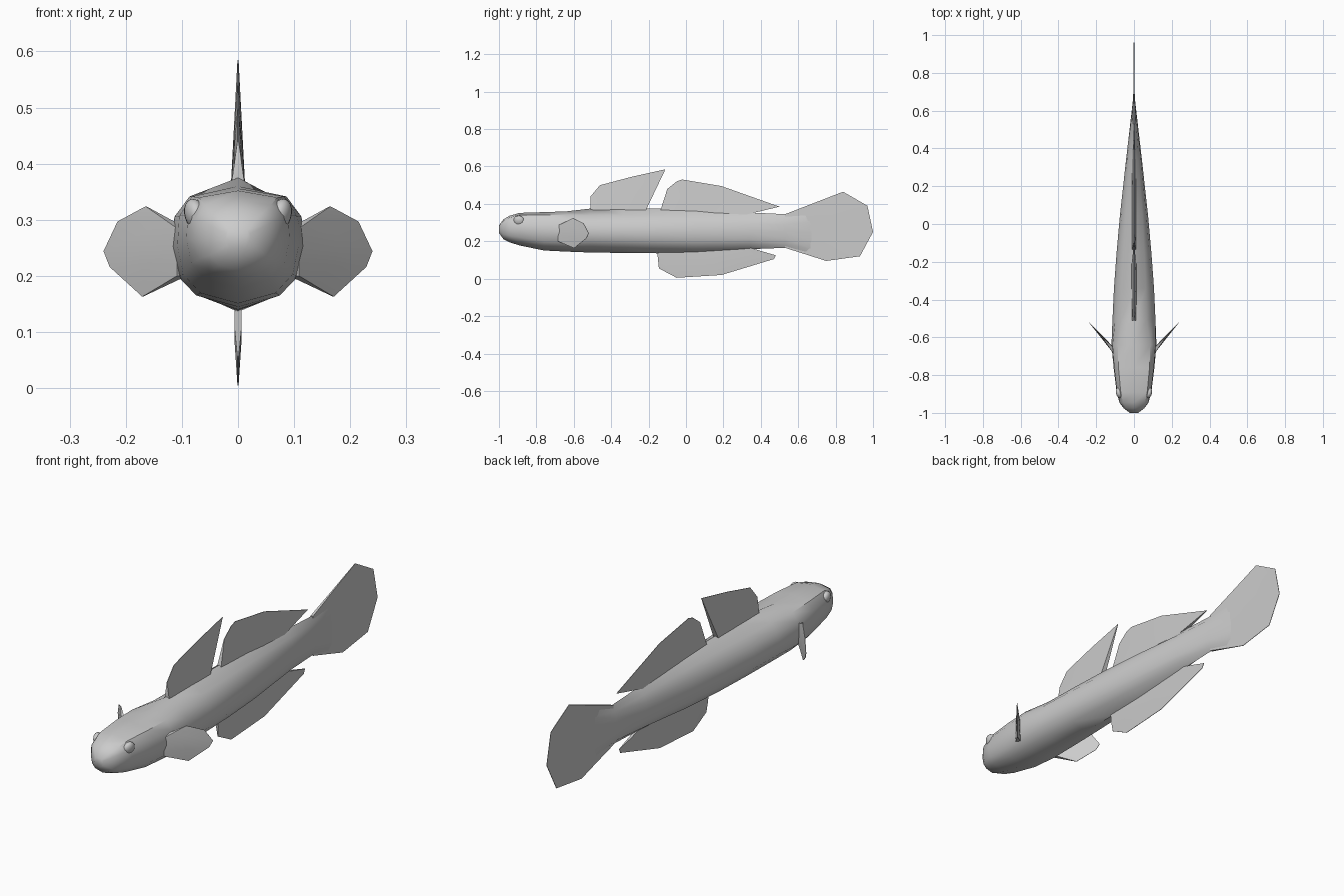
import bpy, bmesh, math

if "Cube" in bpy.data.objects:
    bpy.data.objects.remove(bpy.data.objects["Cube"])


def finish(name, bm, angle=40):
    bmesh.ops.recalc_face_normals(bm, faces=bm.faces)
    mesh = bpy.data.meshes.new(name)
    bm.to_mesh(mesh)
    bm.free()
    ob = bpy.data.objects.new(name, mesh)
    bpy.context.collection.objects.link(ob)
    bpy.ops.object.select_all(action='DESELECT')
    ob.select_set(True)
    bpy.context.view_layer.objects.active = ob
    bpy.ops.object.shade_smooth_by_angle(angle=math.radians(angle))
    return ob


def loft(name, rings):
    bm = bmesh.new()
    loops = [[bm.verts.new(p) for p in r] for r in rings]
    n = len(loops[0])
    for a, b in zip(loops, loops[1:]):
        for i in range(n):
            j = (i + 1) % n
            bm.faces.new((a[i], a[j], b[j], b[i]))
    bm.faces.new(loops[0])
    bm.faces.new(loops[-1])
    return finish(name, bm)


def fin(name, base, tip, thick, place):
    """Tapered blade: closed loops across its thickness, lofted column by column."""
    rows = len(thick)
    rings = []
    for b, t in zip(base, tip):
        pts = []
        for i, h in enumerate(thick):
            k = i / (rows - 1)
            pts.append((b[0] + (t[0] - b[0]) * k, b[1] + (t[1] - b[1]) * k, h))
        rings.append([place(u, v, h) for u, v, h in pts] +
                     [place(u, v, -h) for u, v, h in reversed(pts)])
    return loft(name, rings)


# Body: half sections blend from a flat-topped head to a crested trunk
HEAD = [(0, 1), (.76, .93), (.97, .76), (1, .5), (.9, .25), (.62, .09), (0, 0)]
TRUNK = [(0, 1), (.59, .85), (.88, .69), (1, .48), (.92, .27), (.65, .11), (0, 0)]
STATIONS = [  # y, top, bottom, half width, crest blend
    (-1.0, .285, .245, .022, 0), (-.975, .318, .21, .055, 0),
    (-.945, .336, .195, .077, 0), (-.89, .352, .178, .092, 0),
    (-.76, .356, .151, .108, 0), (-.64, .36, .145, .119, .2),
    (-.51, .375, .14, .114, 1), (-.34, .376, .138, .106, 1),
    (-.15, .376, .136, .092, 1), (.05, .37, .14, .074, 1),
    (.34, .354, .158, .042, 1), (.53, .345, .165, .02, 1),
    (.68, .385, .13, .003, 1)]
rings = []
for y, top, bot, w, f in STATIONS:
    half = [(w * (a[0] + (b[0] - a[0]) * f),
             bot + (top - bot) * (a[1] + (b[1] - a[1]) * f))
            for a, b in zip(HEAD, TRUNK)]
    rings.append([(x, y, z) for x, z in half] +
                 [(-x, y, z) for x, z in reversed(half[1:-1])])
loft("body", rings)


def upright(u, v, h):
    return (h, u, v)


# Fins along the midline
fin("front_dorsal_fin",
    [(-.51, .355), (-.43, .355), (-.33, .355), (-.22, .355)],
    [(-.51, .44), (-.46, .5), (-.29, .545), (-.11, .585)],
    (.013, .007, .001), upright)
fin("rear_dorsal_fin",
    [(-.14, .355), (-.07, .355), (.04, .355), (.2, .35), (.31, .34)],
    [(-.1, .48), (-.05, .52), (-.02, .53), (.19, .495), (.5, .385)],
    (.011, .006, .001), upright)
fin("anal_fin",
    [(-.155, .155), (-.08, .155), (.06, .16), (.2, .165), (.31, .175)],
    [(-.145, .055), (-.05, .005), (.19, .02), (.47, .105), (.48, .125)],
    (.006, .006, .001), upright)
fin("tail_fin",
    [(.53, .345), (.53, .31), (.53, .27), (.53, .22), (.53, .165)],
    [(.84, .465), (.97, .39), (1.0, .25), (.93, .12), (.75, .095)],
    (.006, .003, .001), upright)

# Pectoral fins and eyes on both sides
for s, side in ((1, "right"), (-1, "left")):
    fin("pectoral_fin_" + side,
        [(.1, .285), (.1, .268), (.1, .245), (.1, .222), (.1, .2)],
        [(.164, .324), (.214, .297), (.239, .244), (.228, .216), (.17, .163)],
        (.012, .006, .001),
        lambda u, v, h: (s * (u + .75 * h), -.66 + (u - .115) * 1.13 - .66 * h, v))
    bpy.ops.mesh.primitive_uv_sphere_add(
        segments=16, ring_count=10, radius=.03,
        location=(s * .075, -.893, .308), rotation=(0, s * math.radians(-18) * -1, 0))
    eye = bpy.context.object
    eye.name = "eye_" + side
    eye.scale = (.65, 1, 1)
    eye.rotation_euler = (0, s * math.radians(18), s * math.radians(-12))
    bpy.ops.object.shade_smooth()
